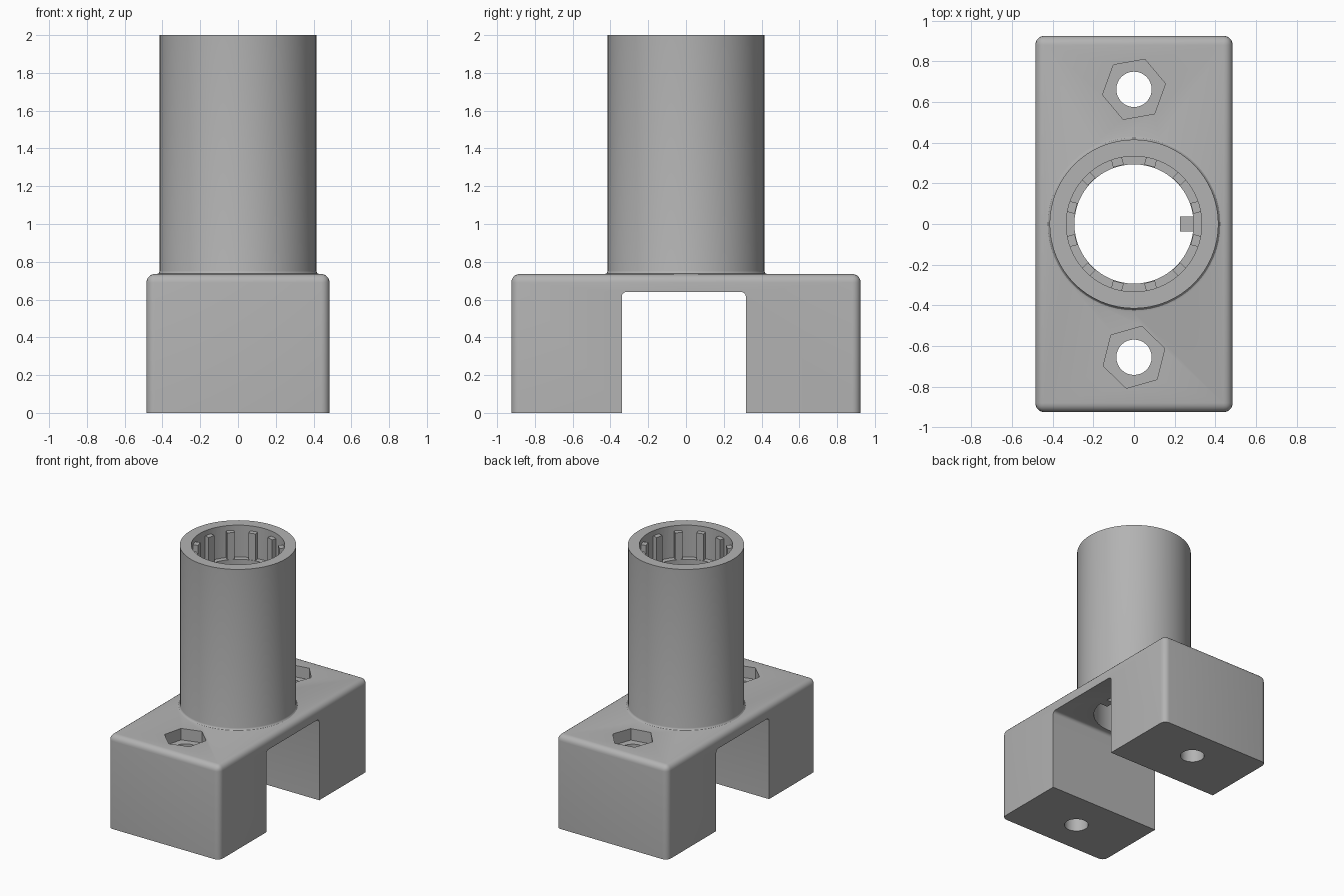
import bpy, bmesh, math
from mathutils import Matrix, Vector

if "Cube" in bpy.data.objects:
    bpy.data.objects.remove(bpy.data.objects["Cube"])

grey = bpy.data.materials.new("plain grey")
grey.diffuse_color = (0.45, 0.45, 0.45, 1)
grey.use_nodes = True
grey.node_tree.nodes["Principled BSDF"].inputs["Base Color"].default_value = grey.diffuse_color


def add_object(name, bm, helper=False):
    bmesh.ops.recalc_face_normals(bm, faces=bm.faces)
    mesh = bpy.data.meshes.new(name)
    bm.to_mesh(mesh)
    bm.free()
    mesh.materials.append(grey)
    ob = bpy.data.objects.new(name, mesh)
    bpy.context.collection.objects.link(ob)
    ob.hide_render = helper
    return ob


def box_bm(x0, x1, y0, y1, z0, z1):
    bm = bmesh.new()
    size = Vector((x1 - x0, y1 - y0, z1 - z0))
    mid = Vector((x0 + x1, y0 + y1, z0 + z1)) / 2
    bmesh.ops.create_cube(bm, size=1, matrix=Matrix.Translation(mid) @ Matrix.Diagonal(size).to_4x4())
    return bm


def prism_bm(radius, sides, z0, z1, y=0, turn=0):
    bm = bmesh.new()
    mat = Matrix.Translation((0, y, (z0 + z1) / 2)) @ Matrix.Rotation(math.radians(turn), 4, 'Z')
    bmesh.ops.create_cone(bm, cap_ends=True, segments=sides, radius1=radius, radius2=radius,
                          depth=z1 - z0, matrix=mat)
    # start the first corner on the x axis before turning
    first = min(bm.verts, key=lambda v: abs(math.atan2(v.co.y - y, v.co.x) - math.radians(turn)))
    off = math.radians(turn) - math.atan2(first.co.y - y, first.co.x)
    bmesh.ops.rotate(bm, verts=bm.verts, cent=(0, y, 0), matrix=Matrix.Rotation(off, 3, 'Z'))
    return bm


def boolean(ob, other, operation):
    mod = ob.modifiers.new(operation.lower(), 'BOOLEAN')
    mod.operation, mod.object, mod.solver = operation, other, 'EXACT'
    bpy.context.view_layer.objects.active = ob
    bpy.ops.object.modifier_apply(modifier=mod.name)
    bpy.data.objects.remove(other)


def on_plane(edge, axis, value):
    return all(abs(v.co[axis] - value) < 1e-4 for v in edge.verts)


# Saddle block: rounded sides and top, sharp underside
TOP = 0.735
bm = box_bm(-0.485, 0.485, -0.925, 0.925, 0, TOP)
bmesh.ops.bevel(bm, geom=[e for e in bm.edges if not on_plane(e, 2, 0)], offset=0.045,
                segments=5, profile=0.5, affect='EDGES')
body = add_object("mount_body", bm)

# Channel under the block with small fillets in its upper corners
bm = box_bm(-1, 1, -0.34, 0.317, -0.2, 0.64)
bmesh.ops.bevel(bm, geom=[e for e in bm.edges if on_plane(e, 2, 0.64) and
                          abs(e.verts[0].co.x - e.verts[1].co.x) > 1],
                offset=0.025, segments=4, profile=0.5, affect='EDGES')
boolean(body, add_object("channel_cutter", bm, True), 'DIFFERENCE')

# Upright tube, lathed, with a small fillet at its foot
bm = bmesh.new()
R, F = 0.415, 0.018
profile = [(0, TOP - 0.05), (R + F, TOP - 0.05)]
profile += [(R + F - F * math.sin(a), TOP + F - F * math.cos(a)) for a in
            (math.radians(d) for d in (0, 30, 60, 90))]
profile += [(R, 2), (0, 2)]
verts = [bm.verts.new((r, 0, z)) for r, z in profile]
edges = [bm.edges.new(p) for p in zip(verts, verts[1:])]
bmesh.ops.spin(bm, geom=verts + edges, cent=(0, 0, 0), axis=(0, 0, 1), angle=math.tau, steps=64)
bmesh.ops.remove_doubles(bm, verts=bm.verts, dist=1e-4)
boolean(body, add_object("tube", bm), 'UNION')

# Through bore and the wider socket above its ledge
LEDGE = 1.75
boolean(body, add_object("bore_cutter", prism_bm(0.293, 64, 0.3, 2.2), True), 'DIFFERENCE')
boolean(body, add_object("socket_cutter", prism_bm(0.333, 64, LEDGE, 2.2), True), 'DIFFERENCE')

# Bolt holes with hexagonal nut pockets
for y, turn in ((0.662, 10), (-0.655, 16)):
    boolean(body, add_object("bolt_cutter", prism_bm(0.087, 32, -0.2, 1, y), True), 'DIFFERENCE')
    boolean(body, add_object("nut_cutter", prism_bm(0.157, 6, TOP - 0.09, 1, y, turn), True), 'DIFFERENCE')

bpy.ops.object.select_all(action='DESELECT')
body.select_set(True)
bpy.context.view_layer.objects.active = body
bpy.ops.object.shade_smooth_by_angle(angle=math.radians(30))

# Twelve grip ribs standing on the ledge
for i in range(12):
    rib = add_object("grip_rib", box_bm(0.295, 0.345, -0.027, 0.027, LEDGE - 0.01, 1.96))
    rib.rotation_euler.z = math.radians(15 + 30 * i)

# Locating key on the bore wall
add_object("locating_key", box_bm(0.225, 0.31, -0.036, 0.036, 0.64, 1.2))
